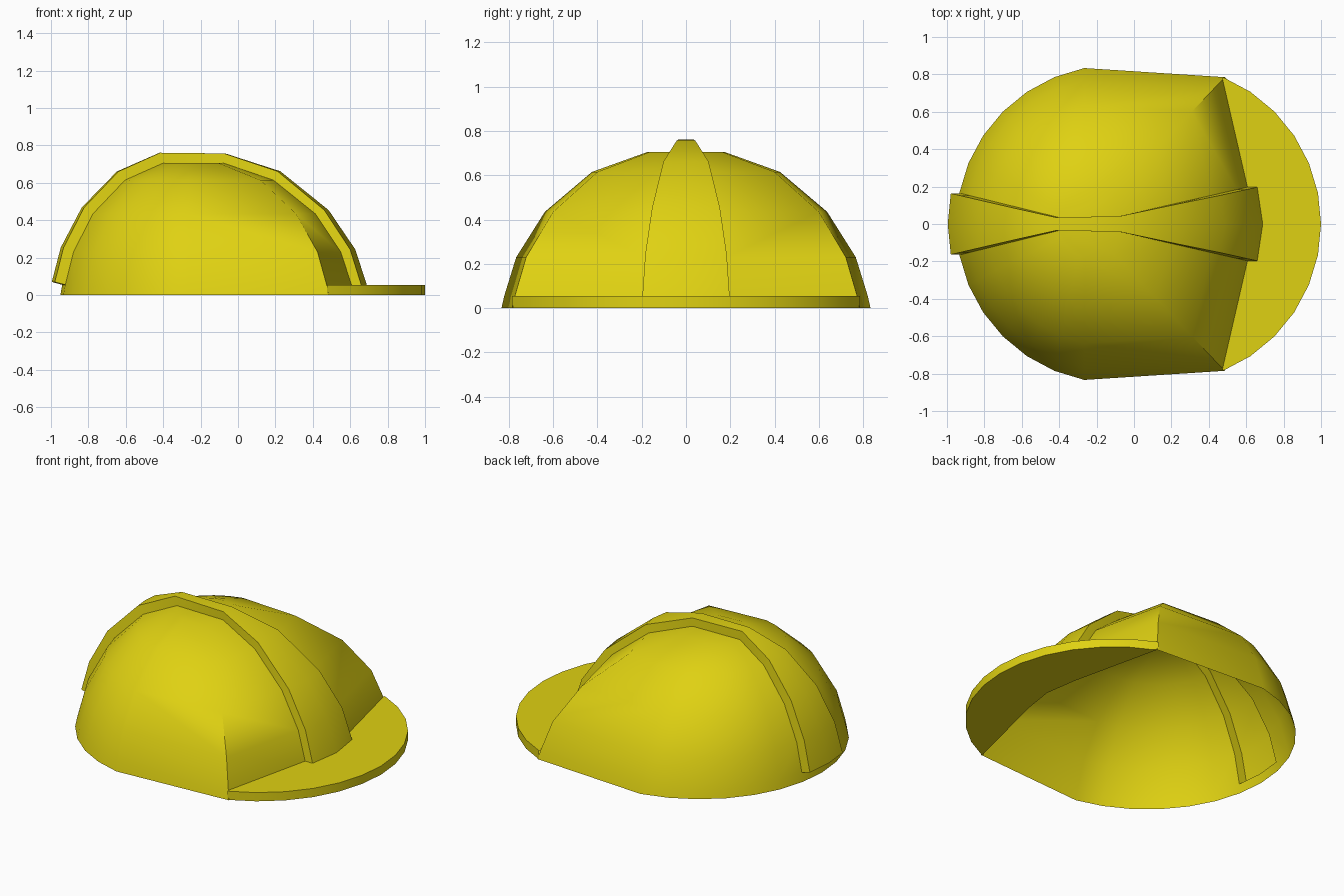
import bpy, bmesh, math
from mathutils import Vector

cube = bpy.data.objects.get("Cube")
if cube:
    bpy.data.objects.remove(cube, do_unlink=True)

yellow = bpy.data.materials.new("safety yellow")
yellow.use_nodes = True
colour = (0.74, 0.64, 0.006, 1)
yellow.diffuse_color = colour
yellow.node_tree.nodes["Principled BSDF"].inputs["Base Color"].default_value = colour

PIVOT = -0.26      # every ring of the shell shrinks towards this x
RIM = 0.055        # thickness of rim and bill
STEP = math.radians(11.25)
# shell rings: scale of the plan, height
RINGS = [(1, 0), (0.985, RIM), (0.92, 0.23), (0.765, 0.435), (0.51, 0.615), (0.21, 0.705)]
FRONT_MID, FRONT_EDGE, CORNER = (0.65, 0), (0.62, 0.2), (0.485, 0.785)
BACK = [(-0.1 + 0.85 * math.cos(i * STEP), 0.85 * math.sin(i * STEP)) for i in range(9, 17)]
PLAN = [FRONT_MID, FRONT_EDGE, CORNER] + BACK


def ring_point(plan, ring):
    s, z = ring
    return Vector((PIVOT + (plan[0] - PIVOT) * s, abs(plan[1]) * s, z))


def make_half(name, faces):
    """Make an object from faces of the left half and mirror it across y."""
    bm = bmesh.new()
    for pts in faces:
        bm.faces.new([bm.verts.new(p) for p in pts])
    bmesh.ops.remove_doubles(bm, verts=bm.verts, dist=0.0005)
    bmesh.ops.recalc_face_normals(bm, faces=bm.faces)
    middle = Vector((-0.2, 0, 0.03))
    if sum(f.normal.dot(f.calc_center_median() - middle) * f.calc_area() for f in bm.faces) < 0:
        bmesh.ops.reverse_faces(bm, faces=bm.faces)
    mesh = bpy.data.meshes.new(name)
    bm.to_mesh(mesh)
    bm.free()
    mesh.materials.append(yellow)
    ob = bpy.data.objects.new(name, mesh)
    bpy.context.collection.objects.link(ob)
    mirror = ob.modifiers.new("mirror", 'MIRROR')
    mirror.use_axis = (False, True, False)
    bpy.ops.object.select_all(action='DESELECT')
    ob.select_set(True)
    bpy.context.view_layer.objects.active = ob
    bpy.ops.object.shade_smooth_by_angle(angle=math.radians(55))
    return ob


# Shell: stacked rings, open under the raised ridge, flat on top
faces = []
for level, (low, high) in enumerate(zip(RINGS, RINGS[1:])):
    cols = PLAN if level == 0 else PLAN[1:-1]
    for a, b in zip(cols, cols[1:]):
        faces.append([ring_point(a, low), ring_point(b, low),
                      ring_point(b, high), ring_point(a, high)])
faces.append([ring_point(p, RINGS[-1]) for p in PLAN[1:-1]])
make_half("shell", faces)

# Ridge: raised band over the middle, wide at both ends
front_tilt = [0, 15, 22, 65, 88]
back_tilt = [15, 24, 35, 52, 75]
sections = []


def add_section(edge, mid, ring, tilt, sign, height):
    t = math.radians(tilt)
    out = Vector((sign * math.cos(t), 0, math.sin(t))) * height
    inner_edge, inner_mid = ring_point(edge, ring), ring_point(mid, ring)
    sections.append([inner_edge, inner_edge + out, inner_mid + out, inner_mid])


for ring, tilt in zip(RINGS[1:], front_tilt):
    add_section(FRONT_EDGE, FRONT_MID, ring, tilt, 1, 0.052)
for ring, tilt in reversed(list(zip(RINGS[1:], back_tilt))):
    add_section(BACK[-2], BACK[-1], ring, tilt, -1, 0.058)

faces = [sections[0], sections[-1]]
for a, b in zip(sections, sections[1:]):
    for i in range(2):
        faces.append([a[i], a[i + 1], b[i + 1], b[i]])
make_half("ridge", faces)

# Bill: flat slab between the front of the shell and a round outer edge
arc = [(0.15 + 0.85 * math.cos(i * STEP), 0.85 * math.sin(i * STEP)) for i in range(7)]


def at(p, z):
    return Vector((p[0], p[1], z))


faces = []
for ring in RINGS[:2]:
    inner = [ring_point(p, ring) for p in (CORNER, FRONT_EDGE, FRONT_MID)]
    faces.append([at(p, ring[1]) for p in arc] + inner)
for a, b in zip(arc, arc[1:]):
    faces.append([at(a, 0), at(b, 0), at(b, RIM), at(a, RIM)])
make_half("bill", faces)
